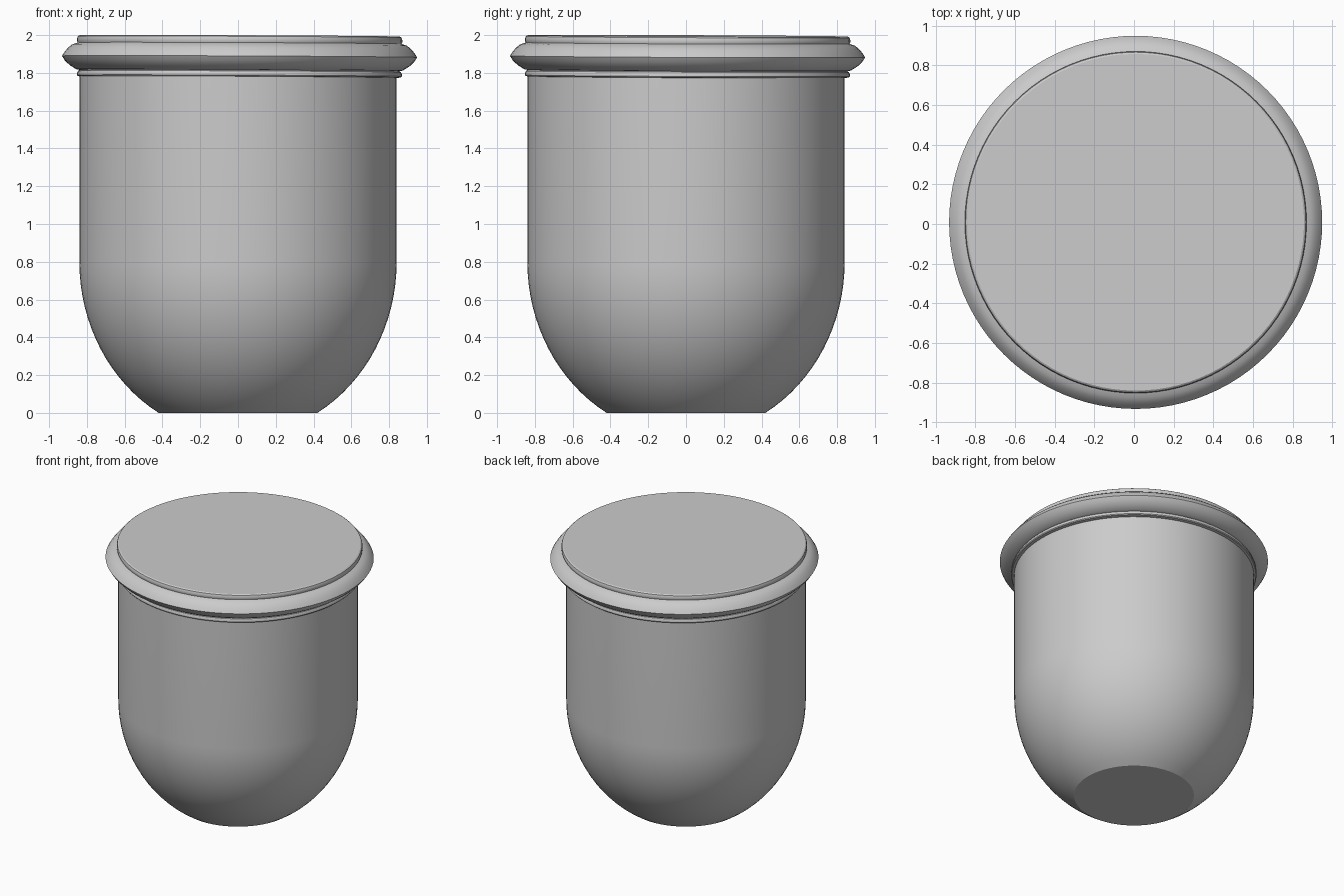
import bpy, math

if "Cube" in bpy.data.objects:
    bpy.data.objects.remove(bpy.data.objects["Cube"])

grey = bpy.data.materials.new("plain_grey")
grey.diffuse_color = (0.6, 0.6, 0.6, 1)
grey.use_nodes = True
grey.node_tree.nodes["Principled BSDF"].inputs["Base Color"].default_value = grey.diffuse_color


def lathe(name, profile, sides=96):
    """Revolve a (radius, height) profile about z and cap both ends."""
    verts, faces = [], []
    for r, z in profile:
        for i in range(sides):
            a = 2 * math.pi * i / sides
            verts.append((r * math.cos(a), r * math.sin(a), z))
    for k in range(len(profile) - 1):
        for i in range(sides):
            j = (i + 1) % sides
            a, b = k * sides, (k + 1) * sides
            faces.append((a + i, a + j, b + j, b + i))
    faces.append(tuple(reversed(range(sides))))
    faces.append(tuple(range(len(verts) - sides, len(verts))))
    mesh = bpy.data.meshes.new(name)
    mesh.from_pydata(verts, [], faces)
    mesh.materials.append(grey)
    obj = bpy.data.objects.new(name, mesh)
    bpy.context.collection.objects.link(obj)
    bpy.ops.object.select_all(action='DESELECT')
    obj.select_set(True)
    bpy.context.view_layer.objects.active = obj
    bpy.ops.object.shade_smooth_by_angle(angle=math.radians(32))
    return obj


# Rounded cup: elliptical bowl with a flat foot, then straight walls
bowl = []
for i in range(17):
    t = math.radians(60) * (1 - i / 16)
    bowl.append((0.84 * math.cos(t), 0.8 - 0.8 * math.sin(t) / math.sin(math.radians(60))))
lathe("cup_body", bowl + [(0.84, 1.80)])

# Lid: lower bead, flared rim with a sharp edge, upper bead and flat top
lid = lathe("lid", [
    (0.83, 1.777), (0.855, 1.779), (0.86, 1.785), (0.86, 1.797), (0.855, 1.807),
    (0.845, 1.812),
    (0.865, 1.816), (0.90, 1.838), (0.925, 1.862), (0.94, 1.886),
    (0.927, 1.907), (0.908, 1.930), (0.885, 1.948), (0.858, 1.957),
    (0.861, 1.966), (0.861, 1.978), (0.857, 1.99), (0.848, 1.996)])
# The lid sits very slightly tilted
lid.rotation_euler = (math.radians(-0.25), math.radians(0.25), 0)
